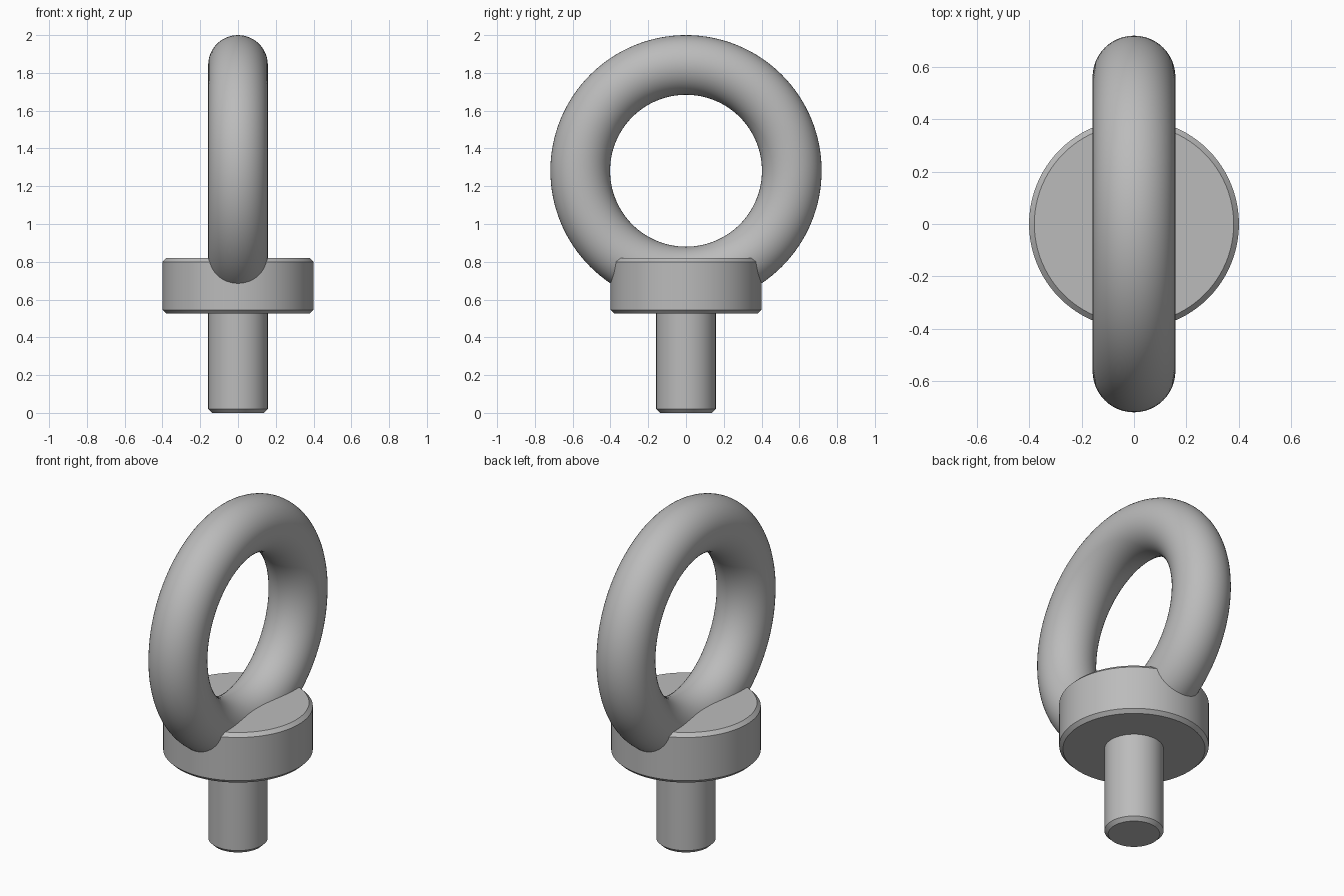
import bpy
import bmesh
import math

cube = bpy.data.objects.get("Cube")
if cube:
    bpy.data.objects.remove(cube, do_unlink=True)

steel = bpy.data.materials.new("steel grey")
steel.use_nodes = True
GREY = (0.5, 0.5, 0.5, 1)
steel.diffuse_color = GREY
steel.node_tree.nodes["Principled BSDF"].inputs["Base Color"].default_value = GREY


def finish(obj, name):
    obj.name = name
    obj.data.name = name
    obj.data.materials.append(steel)
    bpy.ops.object.select_all(action='DESELECT')
    obj.select_set(True)
    bpy.context.view_layer.objects.active = obj
    bpy.ops.object.shade_smooth_by_angle(angle=math.radians(30))


def turned_part(name, profile, segments=96):
    """Revolve a (radius, height) profile about z and cap both ends."""
    bm = bmesh.new()
    rings = []
    for radius, z in profile:
        ring = bmesh.ops.create_circle(bm, segments=segments, radius=radius)["verts"]
        for v in ring:
            v.co.z = z
        rings.append(ring)
    for low, high in zip(rings, rings[1:]):
        for i in range(segments):
            j = (i + 1) % segments
            bm.faces.new((low[i], low[j], high[j], high[i]))
    bm.faces.new(rings[0])
    bm.faces.new(rings[-1])
    bmesh.ops.recalc_face_normals(bm, faces=bm.faces)
    mesh = bpy.data.meshes.new(name)
    bm.to_mesh(mesh)
    bm.free()
    obj = bpy.data.objects.new(name, mesh)
    bpy.context.collection.objects.link(obj)
    finish(obj, name)


# Threadless shank with a chamfered tip
turned_part("shank", [(0.138, 0), (0.158, 0.02), (0.158, 0.54)])

# Collar, chamfered on both rims
turned_part("collar", [(0.38, 0.525), (0.4, 0.545), (0.4, 0.8), (0.38, 0.82)])

# Lifting ring, standing in the y-z plane and sunk into the collar
bpy.ops.mesh.primitive_torus_add(
    major_radius=0.56, minor_radius=0.158, major_segments=128, minor_segments=48,
    location=(0, 0, 1.282), rotation=(0, math.pi / 2, 0))
finish(bpy.context.object, "lifting_ring")
